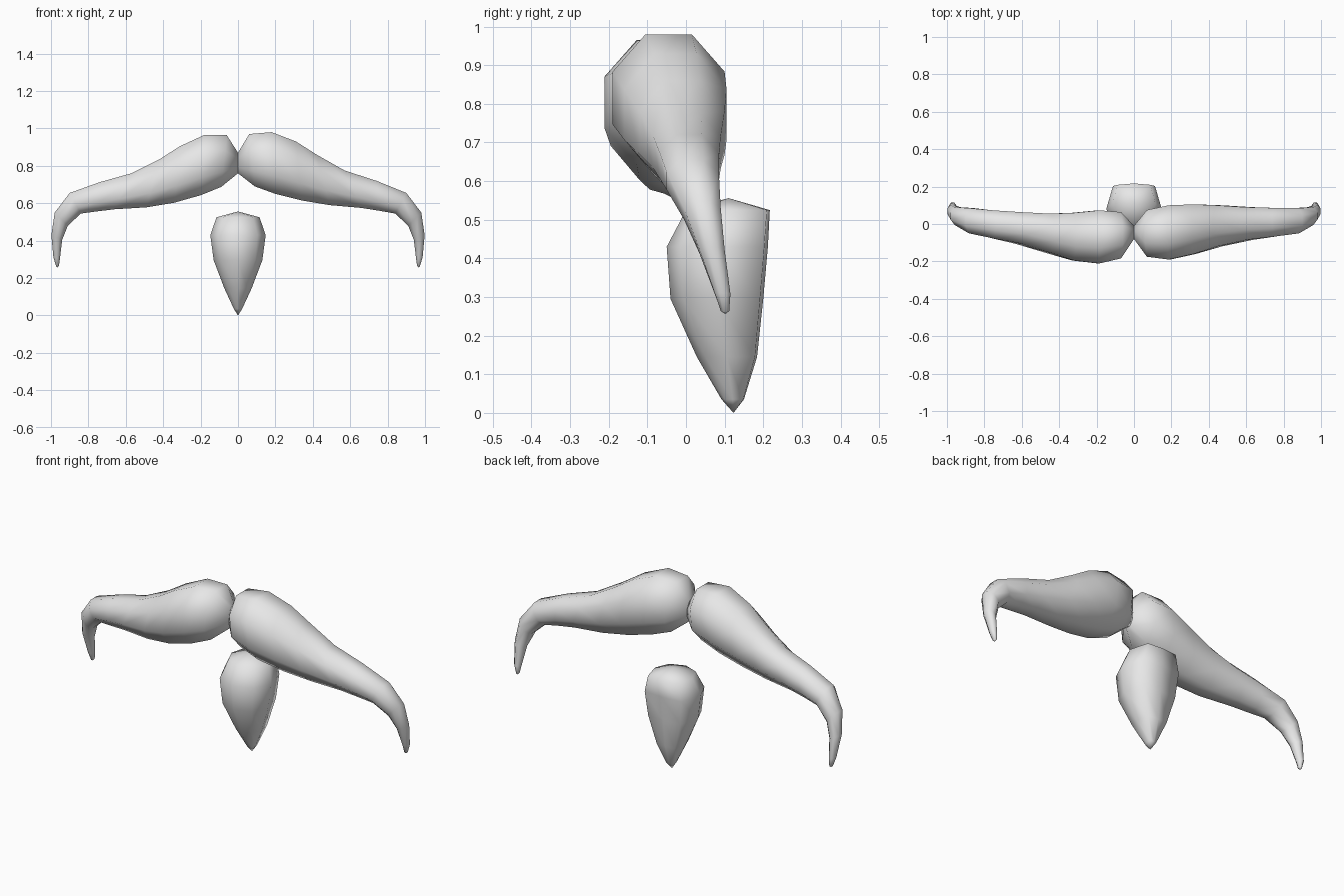
import bpy, bmesh, math
from mathutils import Vector

if "Cube" in bpy.data.objects:
    bpy.data.objects.remove(bpy.data.objects["Cube"])

hair = bpy.data.materials.new("grey hair")
hair.diffuse_color = (0.8, 0.8, 0.8, 1)
hair.use_nodes = True
hair.node_tree.nodes["Principled BSDF"].inputs["Base Color"].default_value = hair.diffuse_color


def loft(name, rings, start=None, end=None):
    """Skin closed rings of points; close each end with a face or a tip point."""
    bm = bmesh.new()
    loops = [[bm.verts.new(p) for p in ring] for ring in rings]
    n = len(loops[0])
    for a, b in zip(loops, loops[1:]):
        for i in range(n):
            j = (i + 1) % n
            bm.faces.new((a[i], a[j], b[j], b[i]))
    for loop, tip in ((loops[0], start), (loops[-1], end)):
        if tip is None:
            bm.faces.new(loop)
        else:
            v = bm.verts.new(tip)
            for i in range(n):
                bm.faces.new((loop[i], loop[(i + 1) % n], v))
    bmesh.ops.recalc_face_normals(bm, faces=bm.faces)
    mesh = bpy.data.meshes.new(name)
    bm.to_mesh(mesh)
    bm.free()
    for p in mesh.polygons:
        p.use_smooth = True
    mesh.materials.append(hair)
    obj = bpy.data.objects.new(name, mesh)
    bpy.context.collection.objects.link(obj)
    return obj


# Moustache sections: top x, top z, bottom x, bottom z, front y, back y, left-side droop
SECTIONS = [
    (0.00, 0.87, 0.00, 0.76, -0.08, -0.01, 0.0),
    (0.06, 0.97, 0.09, 0.69, -0.175, 0.075, 0.25),
    (0.18, 0.98, 0.20, 0.65, -0.19, 0.10, 0.6),
    (0.31, 0.93, 0.34, 0.615, -0.16, 0.105, 1.0),
    (0.42, 0.86, 0.49, 0.59, -0.12, 0.10, 1.0),
    (0.57, 0.775, 0.66, 0.575, -0.085, 0.09, 0.6),
    (0.74, 0.72, 0.755, 0.56, -0.068, 0.086, 0.3),
    (0.90, 0.655, 0.84, 0.545, -0.05, 0.085, 0.0),
    (0.98, 0.55, 0.91, 0.48, -0.005, 0.09, 0.0),
    (0.998, 0.43, 0.94, 0.405, 0.035, 0.10, 0.0),
    (0.987, 0.31, 0.952, 0.305, 0.075, 0.115, 0.0),
    (0.972, 0.262, 0.957, 0.267, 0.09, 0.112, 0.0),
]


def moustache_half(name, side):
    rings = []
    for xt, zt, xb, zb, yf, yb, droop in SECTIONS:
        if side < 0:  # the left half sits a little lower and further forward
            zt -= 0.025 * droop
            zb -= 0.012 * droop
            yf -= 0.035 * droop
            yb -= 0.045 * droop
        top, low = Vector((xt * side, 0, zt)), Vector((xb * side, 0, zb))
        centre = (top + low) / 2 + Vector((0, (yf + yb) / 2, 0))
        up = (top - low) / 2
        back = Vector((0, (yb - yf) / 2, 0))
        ring = []
        for i in range(8):
            a = math.radians(22.5 + 45 * i)
            k = 1 / math.cos(math.radians(22.5))
            ring.append(centre + (up * math.sin(a) + back * math.cos(a)) * k)
        if xt == 0:  # the halves meet on the centre plane
            for p in ring:
                p.x = 0
        rings.append(ring)
    return loft(name, rings, end=(0.965 * side, 0.102, 0.256))


moustache_half("moustache_right", 1)
moustache_half("moustache_left", -1)

# Chin tuft: rounded front, squarer back
TUFT_SHAPE = [(0, -1), (0.7, -0.72), (1, 0.0), (0.76, 0.93),
              (0, 1), (-0.76, 0.93), (-1, 0.0), (-0.7, -0.72)]
# z, half width, front y, back y
TUFT = [(0.525, 0.115, 0.00, 0.217), (0.43, 0.148, -0.05, 0.212),
        (0.295, 0.13, -0.04, 0.20), (0.145, 0.073, 0.028, 0.184),
        (0.035, 0.022, 0.092, 0.15)]
tuft_rings = []
for z, w, yf, yb in TUFT:
    tuft_rings.append([(x * w, (yf + yb) / 2 + y * (yb - yf) / 2, z)
                       for x, y in TUFT_SHAPE])
loft("chin_tuft", tuft_rings, start=(0, 0.11, 0.556), end=(0, 0.123, 0.0))
